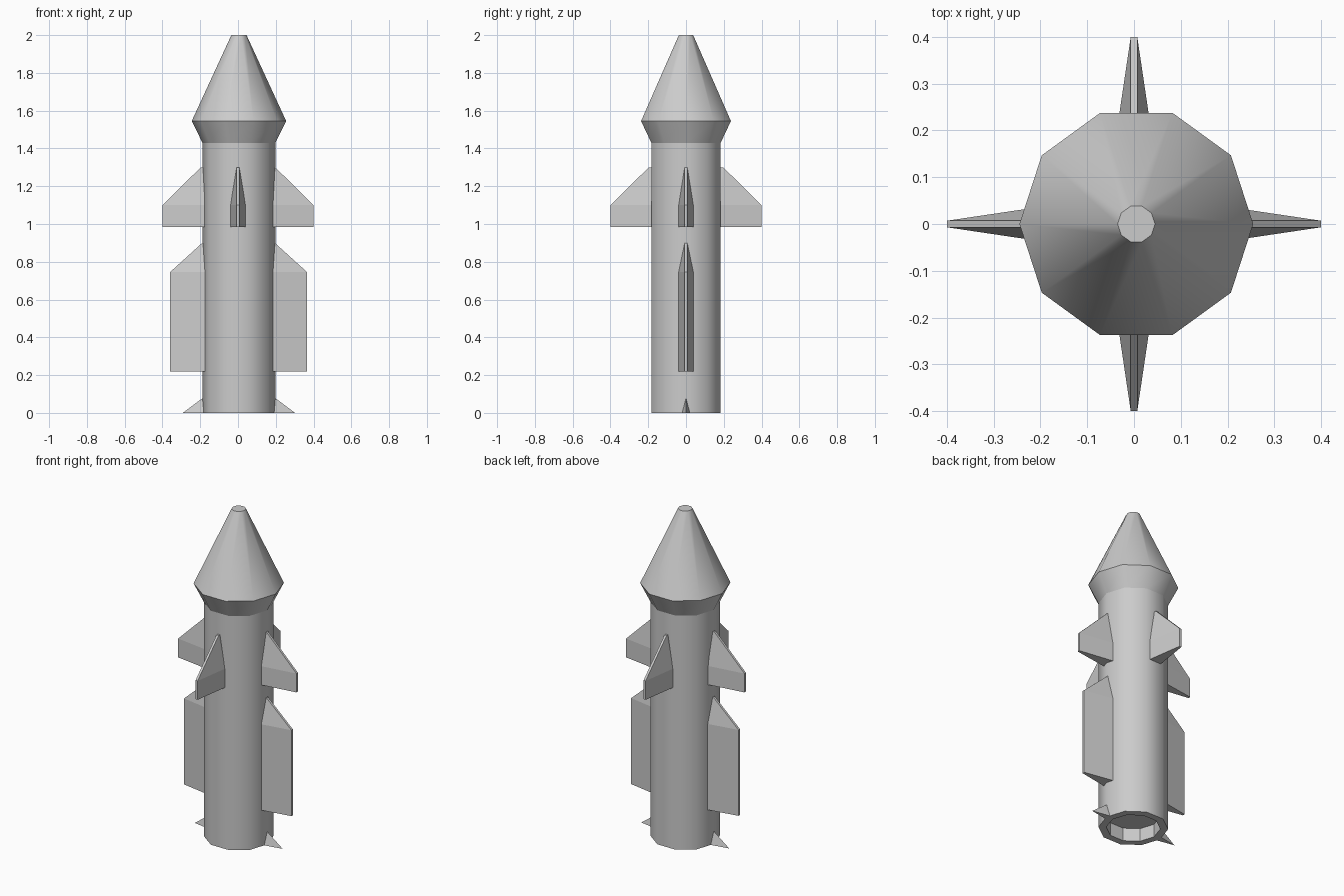
import bpy, bmesh
from math import cos, sin, pi
from mathutils import Matrix, Vector

if "Cube" in bpy.data.objects:
    bpy.data.objects.remove(bpy.data.objects["Cube"])

SIDES = 10
AXIS_X = 0.005  # hull axis sits slightly off the fin span's centre


def finish(bm, name):
    bmesh.ops.recalc_face_normals(bm, faces=bm.faces)
    mesh = bpy.data.meshes.new(name)
    bm.to_mesh(mesh)
    bm.free()
    obj = bpy.data.objects.new(name, mesh)
    bpy.context.collection.objects.link(obj)
    return obj


def lathe(name, profile):
    """Ten-sided closed solid from (radius, z) rings, smooth around its outer walls."""
    bm = bmesh.new()
    rings = [[bm.verts.new((AXIS_X + r * cos(2 * pi * i / SIDES), r * sin(2 * pi * i / SIDES), z))
              for i in range(SIDES)] for r, z in profile]
    for k, (a, b) in enumerate(zip(rings, rings[1:])):
        for i in range(SIDES):
            j = (i + 1) % SIDES
            face = bm.faces.new((a[i], a[j], b[j], b[i]))
            face.smooth = k >= 2
    bm.faces.new(rings[0])
    bm.faces.new(rings[-1])
    for e in bm.edges:
        if abs(e.verts[0].co.z - e.verts[1].co.z) < 1e-5:
            e.smooth = False
    return finish(bm, name)


def fin(name, stations, angle, shift=0.0):
    """Tapered fin hulled from (reach, z, half thickness) stations, turned about z."""
    bm = bmesh.new()
    for r, z, t in stations:
        for y in ({t, -t} if t else {0.0}):
            bm.verts.new((r, y, z))
    bmesh.ops.convex_hull(bm, input=bm.verts)
    bmesh.ops.dissolve_limit(bm, angle_limit=0.01, verts=bm.verts, edges=bm.edges)
    bm.transform(Matrix.Translation(Vector((shift, 0, 0))) @ Matrix.Rotation(angle, 4, 'Z'))
    return finish(bm, name)


# Hull: recessed nozzle, rim, tube, flared collar, nose cone
lathe("rocket_hull", [(0.15, 0.08), (0.15, 0), (0.193, 0), (0.193, 1.43),
                      (0.25, 1.545), (0.04, 2.0)])

# Four upper fins
upper = [(0.178, 0.985, 0.04), (0.178, 1.10, 0.04), (0.178, 1.30, 0.007),
         (0.197, 1.30, 0.007), (0.40, 1.10, 0.007), (0.40, 0.985, 0.007)]
for i in range(4):
    fin(f"upper_fin_{i + 1}", upper, i * pi / 2)

# Long fins and tail spikes on the two sides
lower = [(0.178, 0.22, 0.04), (0.178, 0.745, 0.04), (0.178, 0.90, 0.007),
         (0.192, 0.90, 0.007), (0.363, 0.745, 0.007), (0.363, 0.22, 0.007)]
spike = [(0.178, 0, 0.022), (0.19, 0.08, 0), (0.297, 0, 0)]
for side, angle in (("right", 0), ("left", pi)):
    fin(f"{side}_lower_fin", lower, angle, 0.003)
    fin(f"{side}_tail_spike", spike, angle, AXIS_X)
